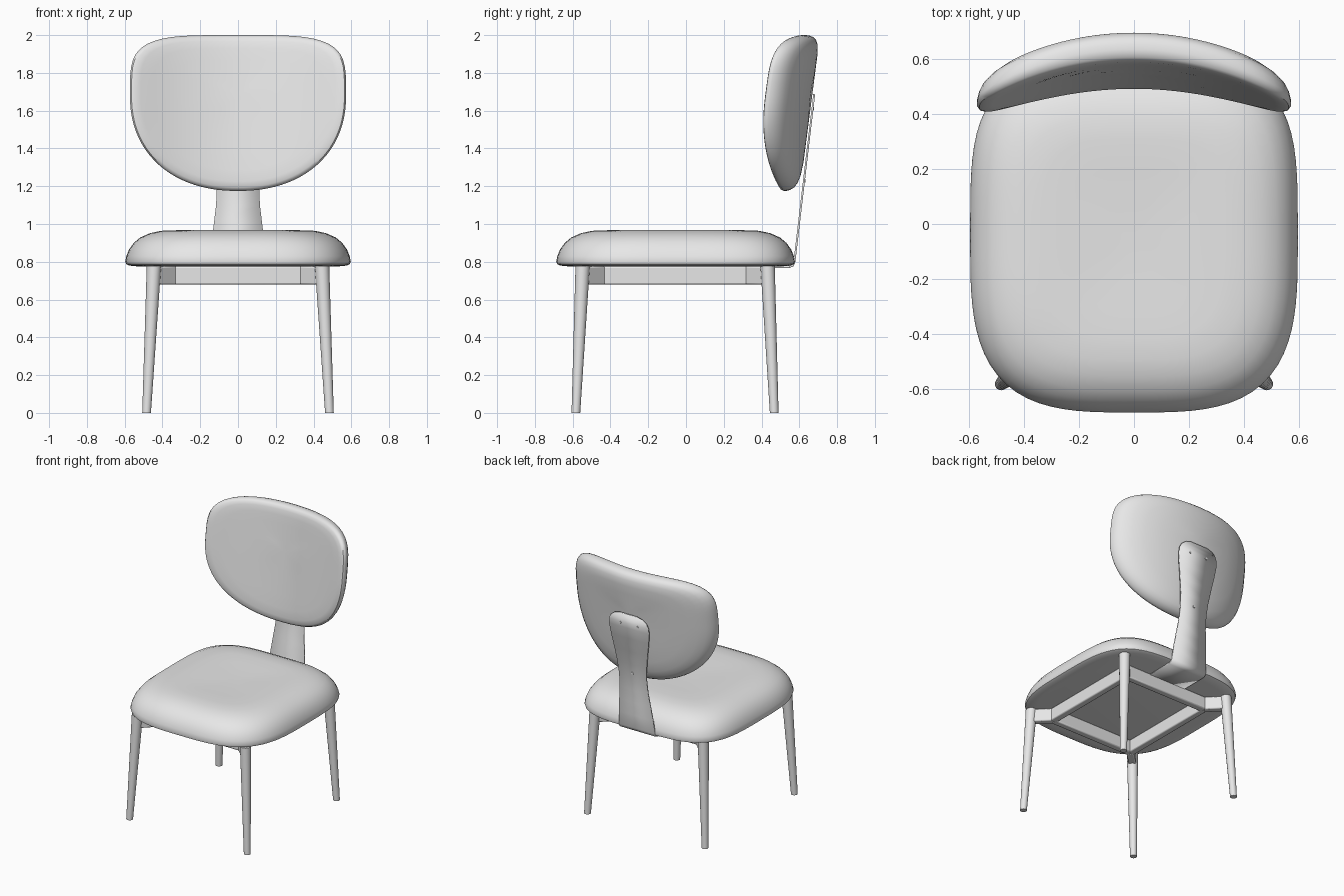
import bpy, bmesh
from math import cos, sin, pi, radians
from mathutils import Vector

cube = bpy.data.objects.get("Cube")
if cube:
    bpy.data.objects.remove(cube, do_unlink=True)

grey = bpy.data.materials.new("light_grey")
grey.use_nodes = True
grey.diffuse_color = (0.8, 0.8, 0.8, 1)
grey.node_tree.nodes["Principled BSDF"].inputs["Base Color"].default_value = (0.8, 0.8, 0.8, 1)


def finish(name, bm, smooth=True, angle=40):
    bmesh.ops.recalc_face_normals(bm, faces=bm.faces[:])
    mesh = bpy.data.meshes.new(name)
    bm.to_mesh(mesh)
    bm.free()
    mesh.materials.append(grey)
    obj = bpy.data.objects.new(name, mesh)
    bpy.context.collection.objects.link(obj)
    if smooth:
        bpy.ops.object.select_all(action="DESELECT")
        obj.select_set(True)
        bpy.context.view_layer.objects.active = obj
        bpy.ops.object.shade_smooth_by_angle(angle=radians(angle))
    return obj


def loft(name, rings, start=None, end=None, angle=40):
    """Skin closed rings; the ends are closed with a pole or a flat cap."""
    bm = bmesh.new()
    loops = [[bm.verts.new(p) for p in ring] for ring in rings]
    n = len(loops[0])
    for a, b in zip(loops, loops[1:]):
        for i in range(n):
            j = (i + 1) % n
            bm.faces.new((a[i], a[j], b[j], b[i]))
    for loop, pole in ((loops[0], start), (loops[-1], end)):
        if pole is None:
            bm.faces.new(loop)
        else:
            tip = bm.verts.new(pole)
            for i in range(n):
                bm.faces.new((loop[i], loop[(i + 1) % n], tip))
    return finish(name, bm, angle=angle)


def outline(a, b_pos, b_neg, n_pos, n_neg, count=96):
    """Rounded outline with its own depth and squareness on each half."""
    pts = []
    for i in range(count):
        c, s = cos(2 * pi * i / count), sin(2 * pi * i / count)
        b, n = (b_pos, n_pos) if s >= 0 else (b_neg, n_neg)
        r = (abs(c / a) ** n + abs(s / b) ** n) ** (-1 / n)
        pts.append((r * c, r * s))
    return pts


# Seat cushion: rings given by inset from the rim and height
SEAT_Y = -0.055
SEAT = [(0.07, 0.775), (0.02, 0.78), (0.004, 0.788), (0, 0.803), (0.006, 0.83),
        (0.02, 0.865), (0.045, 0.9), (0.08, 0.929), (0.13, 0.951), (0.19, 0.964),
        (0.27, 0.967), (0.38, 0.963), (0.5, 0.959)]
rings = []
for d, z in SEAT:
    rings.append([Vector((x, y + SEAT_Y, z))
                  for x, y in outline(0.597 - d, 0.632 - d, 0.632 - d, 3.9, 3.3)])
loft("seat_cushion", rings, end=(0, SEAT_Y, 0.957))

# Backrest: curved pad, rings given by scale of the outline and depth
BACK_Z = 1.68
BACK = [(0.2, 0), (0.4, 0), (0.6, 0), (0.78, 0), (0.9, 0.002), (0.96, 0.008),
        (0.985, 0.017), (1, 0.033), (1, 0.045), (0.99, 0.065), (0.965, 0.085), (0.92, 0.1),
        (0.84, 0.112), (0.7, 0.118), (0.5, 0.118), (0.25, 0.118)]


def back_point(x, z, depth):
    return Vector((x, 0.485 + 0.13 * (z - 1.18) - 0.46 * x * x + depth, z))


shape = outline(0.572, 0.32, 0.505, 4.2, 2.2)
rings = [[back_point(x * t, BACK_Z + z * t, d) for x, z in shape] for t, d in BACK]
loft("backrest", rings, back_point(0, BACK_Z, 0), back_point(0, BACK_Z, 0.118))


# Bent plate joining seat and backrest: half width at each height
def plate_y(z):
    return 0.574 + 0.118 * (z - 0.8)


rows = [(0.15, 0.25, 0.772), (0.15, 0.545, 0.772), (0.15, 0.565, 0.779)]
for z, w in [(0.8, 0.148), (0.9, 0.14), (1.0, 0.128), (1.1, 0.116), (1.2, 0.112),
             (1.3, 0.12), (1.4, 0.135), (1.5, 0.153), (1.58, 0.163), (1.62, 0.16),
             (1.65, 0.146), (1.675, 0.115), (1.687, 0.07)]:
    rows.append((w, plate_y(z), z))
bm = bmesh.new()
pairs = [(bm.verts.new((-w, y, z)), bm.verts.new((w, y, z))) for w, y, z in rows]
for (a, b), (c, d) in zip(pairs, pairs[1:]):
    bm.faces.new((a, b, d, c))
plate = finish("back_plate", bm, angle=30)
solid = plate.modifiers.new("thickness", "SOLIDIFY")
solid.thickness = 0.01
solid.offset = 0


def rod(name, p, q, r1, r2, sides=24):
    """Round bar between two points, with level ends for upright bars."""
    p, q = Vector(p), Vector(q)
    axis = (q - p).normalized()
    if abs(axis.z) > 0.9:
        u, v = Vector((1, 0, 0)), Vector((0, 1, 0))
    else:
        u = axis.cross(Vector((0, 0, 1))).normalized()
        v = axis.cross(u)
    rings = []
    for c, r in ((p, r1), (q, r2)):
        rings.append([c + r * (u * cos(2 * pi * i / sides) + v * sin(2 * pi * i / sides))
                      for i in range(sides)])
    return loft(name, rings)


# Plate screws
for i, (x, z) in enumerate([(-0.07, 1.61), (0.07, 1.61), (0, 1.23)]):
    rod(f"plate_screw_{i + 1}", (x, plate_y(z), z), (x, plate_y(z) + 0.008, z), 0.011, 0.009, 12)


def beam(name, p, q, width, z0, z1):
    """Rectangular bar with softened edges."""
    p, q = Vector((*p, 0)), Vector((*q, 0))
    side = (q - p).normalized().cross(Vector((0, 0, 1))) * width / 2
    bm = bmesh.new()
    ends = []
    for e in (p, q):
        ends.append([bm.verts.new(e + s * side + Vector((0, 0, z)))
                     for s, z in ((-1, z0), (1, z0), (1, z1), (-1, z1))])
    a, b = ends
    for i in range(4):
        j = (i + 1) % 4
        bm.faces.new((a[i], a[j], b[j], b[i]))
    bm.faces.new(a)
    bm.faces.new(b)
    obj = finish(name, bm, angle=30)
    bev = obj.modifiers.new("soft_edges", "BEVEL")
    bev.width = 0.008
    bev.segments = 2


# Legs with diagonal corner arms
inner = []
for sx, sy, name in ((1, -1, "front_left"), (-1, -1, "front_right"),
                     (-1, 1, "back_right"), (1, 1, "back_left")):
    top = Vector((sx * 0.445, -0.547 if sy < 0 else 0.432, 0.778))
    foot = Vector((sx * 0.484, -0.583 if sy < 0 else 0.467, 0))
    rod(name + "_leg", foot, top, 0.023, 0.038)
    corner = (top.x - sx * 0.105, top.y - sy * 0.105)
    inner.append(corner)
    beam(name + "_arm", (top.x, top.y), corner, 0.05, 0.68, 0.775)

# Inset rails under the seat
for i, name in enumerate(("front_rail", "right_rail", "back_rail", "left_rail")):
    beam(name, inner[i], inner[(i + 1) % 4], 0.05, 0.68, 0.775)
